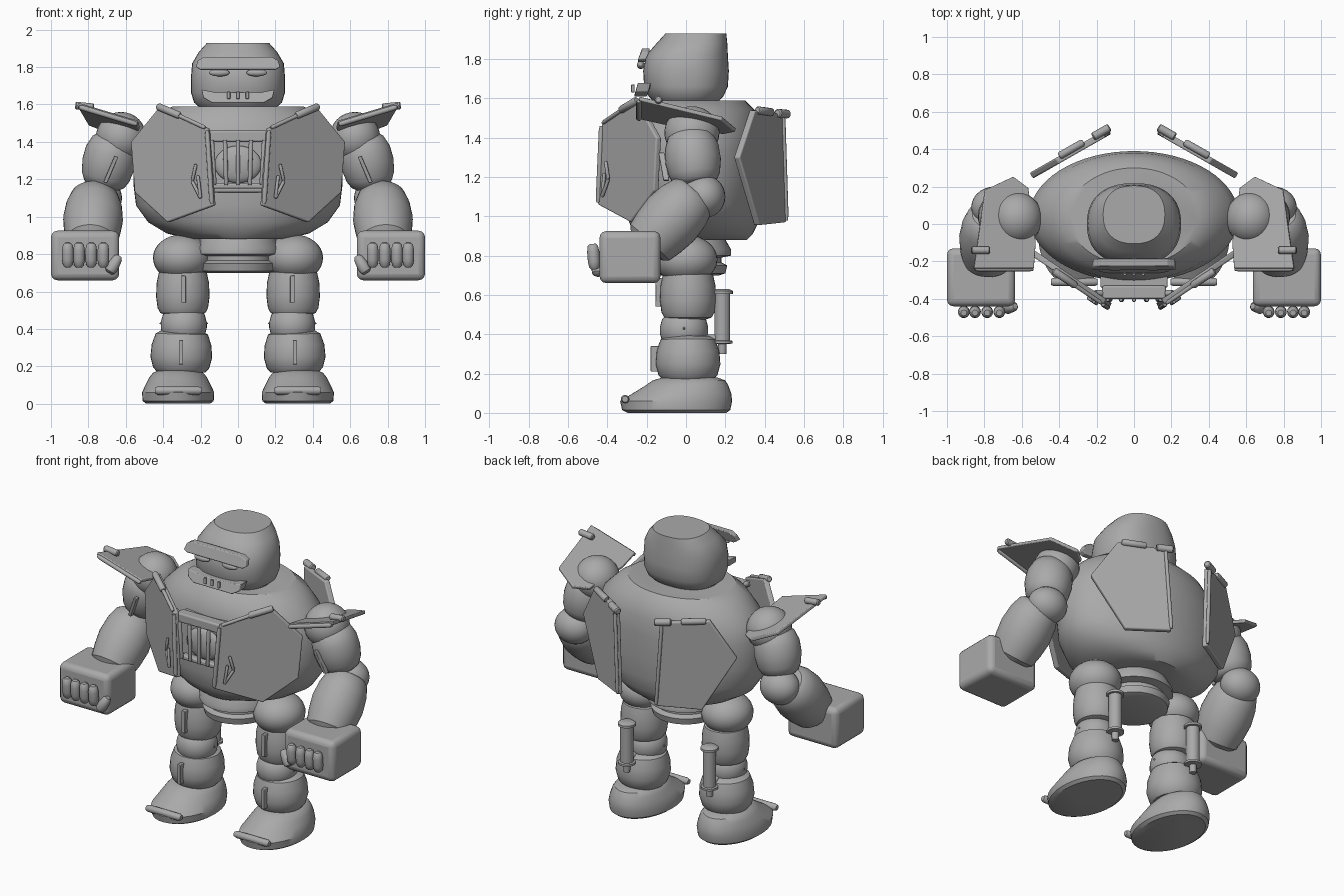
import bpy, bmesh, math
from mathutils import Vector, Matrix

if "Cube" in bpy.data.objects:
    bpy.data.objects.remove(bpy.data.objects["Cube"])

GREY = bpy.data.materials.new("grey_metal")
GREY.diffuse_color = (0.40, 0.40, 0.40, 1)
GREY.use_nodes = True
GREY.node_tree.nodes["Principled BSDF"].inputs["Base Color"].default_value = GREY.diffuse_color


def finish(name, bm, mirror=False, bevel=0, angle=35):
    """Turn a bmesh into a shaded object, optionally mirrored across x."""
    bmesh.ops.recalc_face_normals(bm, faces=bm.faces)
    me = bpy.data.meshes.new(name)
    bm.to_mesh(me)
    bm.free()
    me.materials.append(GREY)
    ob = bpy.data.objects.new(name, me)
    bpy.context.collection.objects.link(ob)
    bpy.ops.object.select_all(action='DESELECT')
    bpy.context.view_layer.objects.active = ob
    ob.select_set(True)
    bpy.ops.object.shade_smooth_by_angle(angle=math.radians(angle))
    if bevel:
        mod = ob.modifiers.new("bevel", 'BEVEL')
        mod.width, mod.segments = bevel, 3
    if mirror:
        ob.modifiers.new("mirror", 'MIRROR')
    return ob


def loft(name, rings, mat=Matrix(), mirror=False, seg=40, power=1.0):
    """Skin elliptical rings (z, rx, ry, cy); power < 1 squares them off."""
    bm = bmesh.new()
    loops = []
    for z, rx, ry, cy in rings:
        loop = []
        for i in range(seg):
            c, s = math.cos(2 * math.pi * i / seg), math.sin(2 * math.pi * i / seg)
            c = math.copysign(abs(c) ** power, c)
            s = math.copysign(abs(s) ** power, s)
            loop.append(bm.verts.new(mat @ Vector((rx * c, cy + ry * s, z))))
        loops.append(loop)
    for a, b in zip(loops, loops[1:]):
        for i in range(seg):
            j = (i + 1) % seg
            bm.faces.new((a[i], a[j], b[j], b[i]))
    bm.faces.new(loops[0][::-1])
    bm.faces.new(loops[-1])
    return finish(name, bm, mirror)


def along(name, p0, p1, profile, mirror=True, seg=32):
    """Round part on the axis p0-p1; profile holds (fraction, radius)."""
    p0, p1 = Vector(p0), Vector(p1)
    d = p1 - p0
    mat = Matrix.Translation(p0) @ d.to_track_quat('Z', 'Y').to_matrix().to_4x4()
    return loft(name, [(t * d.length, r, r, 0) for t, r in profile], mat, mirror, seg)


def rod(name, p0, p1, r, mirror=True):
    return along(name, p0, p1, [(0, r * .7), (.06, r), (.94, r), (1, r * .7)], mirror, 12)


def ball(name, loc, radii, mirror=True):
    bm = bmesh.new()
    bmesh.ops.create_uvsphere(bm, u_segments=28, v_segments=16, radius=1,
                              matrix=Matrix.Translation(loc) @ Matrix.Diagonal((*radii, 1)))
    return finish(name, bm, mirror)


def box(name, lo, hi, bevel=0.01, mirror=False):
    bm = bmesh.new()
    size = [b - a for a, b in zip(lo, hi)]
    mid = [(a + b) / 2 for a, b in zip(lo, hi)]
    bmesh.ops.create_cube(bm, size=1, matrix=Matrix.Translation(mid) @ Matrix.Diagonal((*size, 1)))
    return finish(name, bm, mirror, bevel)


def plate(name, pts, push, mirror=True, bevel=0.008):
    """Flat polygon thickened by the vector push."""
    bm = bmesh.new()
    face = bm.faces.new([bm.verts.new(p) for p in pts])
    ext = bmesh.ops.extrude_face_region(bm, geom=[face], use_keep_orig=True)
    for v in ext["geom"]:
        if isinstance(v, bmesh.types.BMVert):
            v.co += Vector(push)
    return finish(name, bm, mirror, bevel, 25)


# Torso barrel and pelvis
loft("torso", [(.88, .25, .27, .04), (.91, .38, .30, .04), (.97, .48, .33, .04),
               (1.06, .545, .345, .04), (1.18, .56, .35, .04), (1.34, .56, .35, .04),
               (1.45, .52, .34, .04), (1.54, .43, .31, .04), (1.59, .35, .26, .04)], seg=64)
loft("pelvis", [(.70, .17, .17, 0), (.71, .20, .20, 0), (.75, .21, .21, 0), (.765, .18, .18, 0),
                (.79, .18, .18, 0), (.80, .23, .23, 0), (.83, .23, .23, 0), (.90, .19, .19, 0)])

# Head and face
loft("head", [(1.58, .20, .16, 0), (1.61, .235, .19, 0), (1.66, .25, .213, 0), (1.74, .252, .218, 0),
              (1.82, .245, .208, .005), (1.88, .21, .18, .03), (1.93, .165, .155, .05)], power=.85)
plate("brow", [(-.225, -.205, 1.80), (-.20, -.205, 1.785), (.20, -.205, 1.785), (.225, -.205, 1.80),
               (.215, -.185, 1.835), (.18, -.185, 1.855), (-.18, -.185, 1.855), (-.215, -.185, 1.835)],
      (0, -.04, 0), False, .005)
ball("eye", (.10, -.23, 1.77), (.055, .02, .02))
plate("jaw", [(-.195, -.18, 1.68), (-.185, -.19, 1.635), (-.14, -.20, 1.61), (.14, -.20, 1.61),
              (.185, -.19, 1.635), (.195, -.18, 1.68), (.12, -.18, 1.665), (-.12, -.18, 1.665)],
      (0, -.065, 0), False, .005)
for x in (-.05, 0, .05):
    rod("tooth", (x, -.27, 1.63), (x, -.27, 1.67), .009, False)

# Chest grille with reactor disc
box("grille_panel", (-.18, -.34, 1.13), (.18, -.27, 1.44))
box("grille_top", (-.17, -.40, 1.40), (.17, -.33, 1.46))
box("grille_sill", (-.15, -.38, 1.15), (.15, -.33, 1.18))
ball("reactor", (0, -.35, 1.28), (.125, .035, .10), False)
for i in range(5):
    x = (i - 2) * .07
    rod("grille_bar", (x, -.405, 1.41), (x * .9, -.405, 1.17), .012, False)


# Hinged chest plates and back plates
def chest(x, z):
    return (x, -.43 + .68 * (x - .165), z)


def back(x, z):
    return (x, .50 - .57 * (x - .16), z)


plate("chest_plate", [chest(.165, 1.47), chest(.42, 1.59), chest(.575, 1.40), chest(.555, 1.13),
                      chest(.38, .97), chest(.135, 1.06)], (-.018, .027, 0))
rod("chest_plate_trim", chest(.165, 1.46), chest(.14, 1.07), .013)
rod("chest_plate_top_trim", chest(.175, 1.475), chest(.40, 1.58), .011)
rod("chest_hinge", chest(.31, 1.54), chest(.43, 1.59), .02)
rod("chest_hinge_inner", (.15, -.37, 1.43), (.21, -.37, 1.46), .018)
for a, b in (((.225, 1.28), (.245, 1.19)), ((.245, 1.19), (.20, 1.10)), ((.20, 1.10), (.215, 1.22))):
    p, q = Vector(chest(*a)), Vector(chest(*b))
    rod("chest_handle", p - Vector((0, .02, 0)), q - Vector((0, .02, 0)), .009)
plate("back_plate", [back(.17, 1.52), back(.42, 1.54), back(.56, 1.30), back(.38, .955),
                     back(.14, .97)], (-.018, -.03, 0))
rod("back_plate_trim", back(.17, 1.52), back(.14, .98), .011)
rod("back_hinge", back(.13, 1.52), back(.22, 1.525), .022)
rod("back_hinge_outer", back(.27, 1.53), back(.40, 1.54), .02)


# Shoulder guards
def guard(x, y):
    return (x, y, 1.59 - .3 * (.86 - x) - .2 * (y + .24))


plate("shoulder_guard", [guard(.86, -.24), guard(.54, -.24), guard(.53, -.10), guard(.57, .19),
                         guard(.65, .25), guard(.80, .18)], (-.006, .004, .02), bevel=.005)
rod("guard_front_trim", guard(.85, -.24), guard(.54, -.24), .014)
rod("guard_hinge", (.77, -.14, 1.585), (.87, -.14, 1.595), .02)

# Arms
BARREL = [(0, .085), (.08, .115), (.3, .138), (.55, .142), (.8, .13), (.94, .11), (1, .085)]
ball("shoulder", (.625, .03, 1.425), (.135, .14, .135))
along("upper_arm", (.66, .02, 1.43), (.72, .05, 1.16), BARREL)
ball("elbow", (.745, .09, 1.10), (.125, .11, .11))
along("forearm", (.765, .05, 1.12), (.785, -.20, .85),
      [(0, .10), (.06, .128), (.25, .15), (.5, .16), (.75, .15), (.94, .135), (1, .11)])
plate("upper_arm_strip", [(.64, -.11, 1.32), (.66, -.11, 1.325), (.72, -.085, 1.185), (.70, -.085, 1.18)],
      (0, -.03, 0), bevel=.004)
rod("wrist_pin", (.79, -.19, .89), (.79, -.19, .945), .012)

# Fists with fingers
box("fist", (.635, -.44, .66), (1.0, -.13, .925), .035, True)
for x in (.72, .785, .85, .91):
    along("finger", (x, -.475, .86), (x, -.465, .73),
          [(0, .016), (.08, .026), (.3, .031), (.7, .031), (.92, .026), (1, .016)], seg=16)
along("thumb", (.635, -.44, .79), (.69, -.45, .70),
      [(0, .015), (.15, .026), (.7, .034), (.92, .028), (1, .015)], seg=16)

# Legs
ball("hip", (.30, 0, .78), (.155, .16, .125))
along("thigh", (.295, .01, .72), (.295, .01, .475),
      [(0, .10), (.07, .128), (.3, .14), (.6, .143), (.85, .135), (.96, .12), (1, .09)])
along("knee", (.29, -.01, .50), (.29, -.01, .34),
      [(0, .09), (.15, .112), (.4, .123), (.6, .123), (.85, .112), (1, .09)])
ball("knee_bolt", (.29, -.01, .43), (.13, .02, .02))
along("shin", (.30, .01, .39), (.305, .01, .17),
      [(0, .11), (.08, .14), (.35, .16), (.65, .165), (.9, .15), (1, .13)])
loft("foot", [(0, .17, .25, -.045), (.015, .19, .275, -.05), (.06, .193, .285, -.05),
              (.10, .175, .25, -.02), (.14, .155, .21, .005), (.165, .135, .185, .015),
              (.18, .10, .14, .02)], Matrix.Translation((.32, 0, 0)), True)
rod("toe_bar", (.195, -.31, .07), (.445, -.31, .07), .022)
box("thigh_strip", (.278, -.155, .54), (.303, -.12, .685), .004, True)
box("shin_strip", (.293, -.18, .21), (.316, -.14, .34), .004, True)

# Calf pistons
along("piston", (.30, .185, .30), (.30, .185, .63),
      [(0, .02), (.15, .022), (.16, .052), (.20, .052), (.21, .04), (.92, .04),
       (.925, .053), (.97, .053), (1, .035)], seg=24)
rod("piston_bracket", (.30, .05, .57), (.30, .19, .57), .02)
rod("piston_bracket_lower", (.30, .05, .38), (.30, .19, .38), .02)
